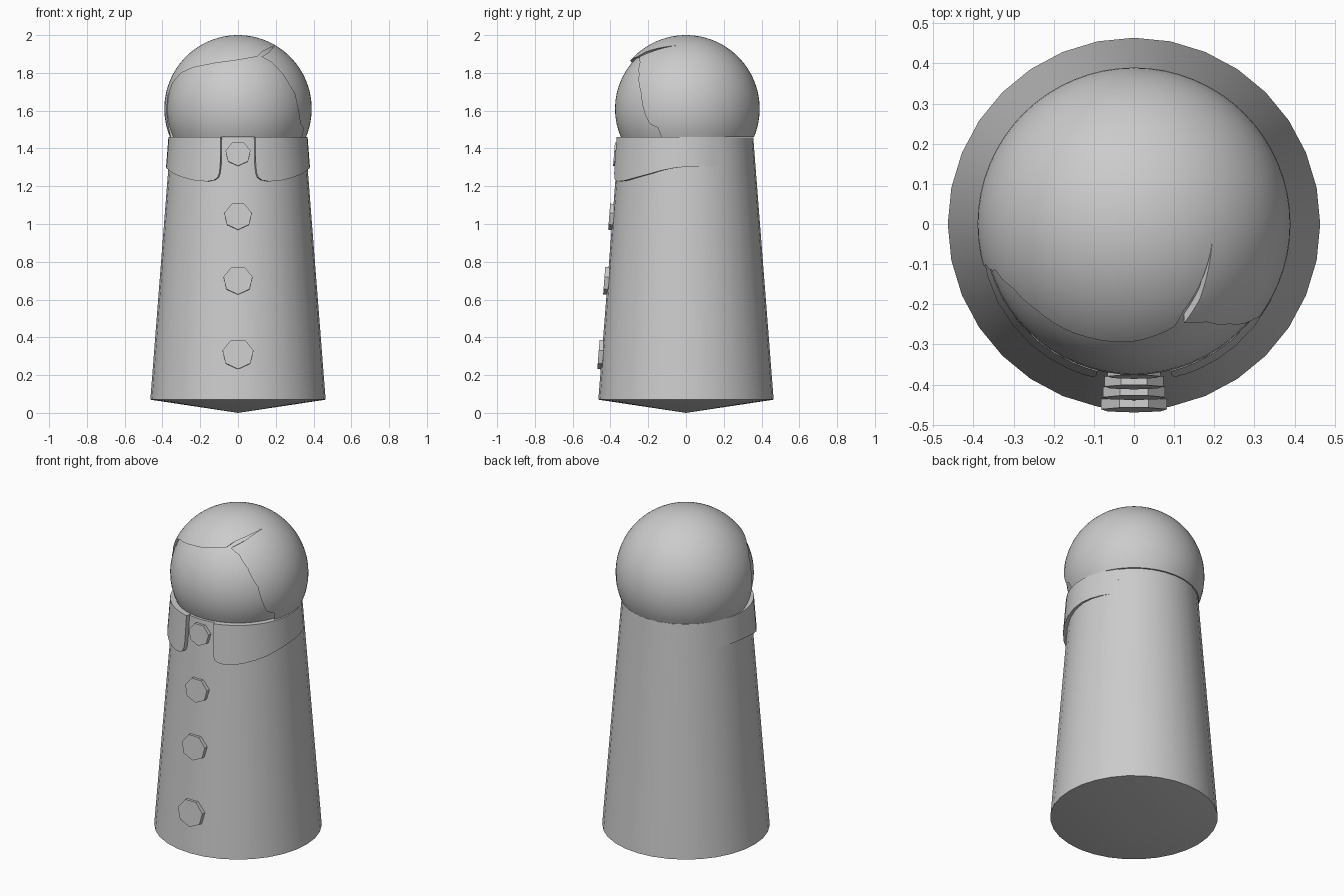
import bpy, math
from mathutils import Vector, Matrix

if "Cube" in bpy.data.objects:
    bpy.data.objects.remove(bpy.data.objects["Cube"])


def make(name, verts, faces, smooth=30):
    me = bpy.data.meshes.new(name)
    me.from_pydata(verts, [], faces)
    ob = bpy.data.objects.new(name, me)
    bpy.context.collection.objects.link(ob)
    bpy.ops.object.select_all(action='DESELECT')
    bpy.context.view_layer.objects.active = ob
    ob.select_set(True)
    bpy.ops.object.mode_set(mode='EDIT')
    bpy.ops.mesh.select_all(action='SELECT')
    bpy.ops.mesh.normals_make_consistent(inside=False)
    bpy.ops.object.mode_set(mode='OBJECT')
    if smooth:
        bpy.ops.object.shade_smooth_by_angle(angle=math.radians(smooth))
    return ob


def lathe(name, profile, n):
    """Spin (radius, z) points about z; first and last points lie on the axis."""
    verts = [(0, 0, profile[0][1])]
    for r, z in profile[1:-1]:
        for i in range(n):
            a = math.tau * i / n
            verts.append((r * math.sin(a), -r * math.cos(a), z))
    verts.append((0, 0, profile[-1][1]))
    rings, last = len(profile) - 2, len(verts) - 1
    faces = []
    for i in range(n):
        j = (i + 1) % n
        faces.append((0, 1 + i, 1 + j))
        for k in range(rings - 1):
            a, b = 1 + k * n, 1 + (k + 1) * n
            faces.append((a + i, b + i, b + j, a + j))
        faces.append((last, last - n + j, last - n + i))
    return make(name, verts, faces)


def subtract(ob, cutter):
    m = ob.modifiers.new("cut", 'BOOLEAN')
    m.operation, m.solver, m.object = 'DIFFERENCE', 'EXACT', cutter
    bpy.ops.object.select_all(action='DESELECT')
    bpy.context.view_layer.objects.active = ob
    ob.select_set(True)
    bpy.ops.object.modifier_apply(modifier=m.name)
    bpy.data.objects.remove(cutter)


def body_r(z):
    return 0.464 - (z - 0.07) * 0.0777


# Body: tapered peg with a shallow point underneath
TOP = 1.457
lathe("body", [(0, 0), (body_r(0.07), 0.07), (body_r(TOP), TOP), (0, TOP)], 32)

# Head: ball cut flat at the neck
CZ, R, NECK = 1.61, 0.39, 1.46


def ball(name, r, low):
    end = math.acos((low - CZ) / r)
    arc = [(r * math.sin(end * i / 28), CZ + r * math.cos(end * i / 28)) for i in range(29)]
    if arc[-1][0] < 1e-3:
        arc.pop()
    return lathe(name, arc + [(0, low)], 64)


head = ball("head_with_hair", R, NECK)

# Face recess below the hairline, including the hair parting
hairline = [(-.35, 1.40), (-.357, 1.46), (-.372, 1.55), (-.377, 1.61), (-.37, 1.68),
            (-.345, 1.75), (-.30, 1.80), (-.24, 1.828), (-.12, 1.852), (0, 1.868),
            (.10, 1.886), (.125, 1.911), (.195, 1.945), (.165, 1.911), (.125, 1.885),
            (.18, 1.855), (.24, 1.79), (.30, 1.69), (.32, 1.60), (.33, 1.53),
            (.346, 1.51), (.341, 1.48), (.335, 1.46), (.335, 1.40)]
n = len(hairline)
recess = make("face_cutter",
              [(x, y, z) for y in (-0.6, -0.04) for x, z in hairline],
              [tuple(range(n)), tuple(range(2 * n - 1, n - 1, -1))] +
              [(i, n + i, n + (i + 1) % n, (i + 1) % n) for i in range(n)], 0)
subtract(recess, ball("face_core", 0.376, 1.2341))
subtract(head, recess)
bpy.context.view_layer.objects.active = head
head.select_set(True)
bpy.ops.object.shade_smooth_by_angle(angle=math.radians(30))

# Collar halves: (degrees from front, lower edge z, thickness)
edge = [(14, 1.31, .022), (14.6, 1.27, .022), (16, 1.245, .022), (19, 1.232, .022),
        (24, 1.226, .022), (32, 1.227, .022), (40, 1.236, .022), (50, 1.25, .021),
        (60, 1.265, .02), (70, 1.283, .018), (80, 1.296, .0155), (90, 1.303, .0125),
        (100, 1.304, .0085), (112, 1.302, .004), (126, 1.30, -.001)]
for side, label in ((-1, "left"), (1, "right")):
    verts, faces = [], []
    for deg, low, t in edge:
        a = math.radians(deg)
        for z, off in ((NECK, t), (low, t), (low, -.01), (NECK, -.01)):
            r = body_r(z) + off
            verts.append((side * r * math.sin(a), -r * math.cos(a), z))
    for i in range(len(edge) - 1):
        a, b = 4 * i, 4 * i + 4
        faces += [(a + k, b + k, b + (k + 1) % 4, a + (k + 1) % 4) for k in range(4)]
    faces += [(0, 1, 2, 3), tuple(len(verts) - k for k in (1, 2, 3, 4))]
    make("collar_" + label, verts, faces)

# Buttons: seven-sided discs lying on the sloping front
tilt = Matrix.Rotation(-math.atan(0.0777), 3, 'X')
for i, (z, r) in enumerate([(1.372, .068), (1.041, .075), (.702, .079), (.312, .084)]):
    verts = []
    for y in (-.018, .012):
        for k in range(7):
            a = math.tau * k / 7
            p = tilt @ Vector((r * math.sin(a), y, -.97 * r * math.cos(a)))
            verts.append(p + Vector((0, -body_r(z), z)))
    faces = [tuple(range(7)), tuple(range(13, 6, -1))]
    faces += [(k, 7 + k, 7 + (k + 1) % 7, (k + 1) % 7) for k in range(7)]
    make("button_%d" % (i + 1), verts, faces, 0)
